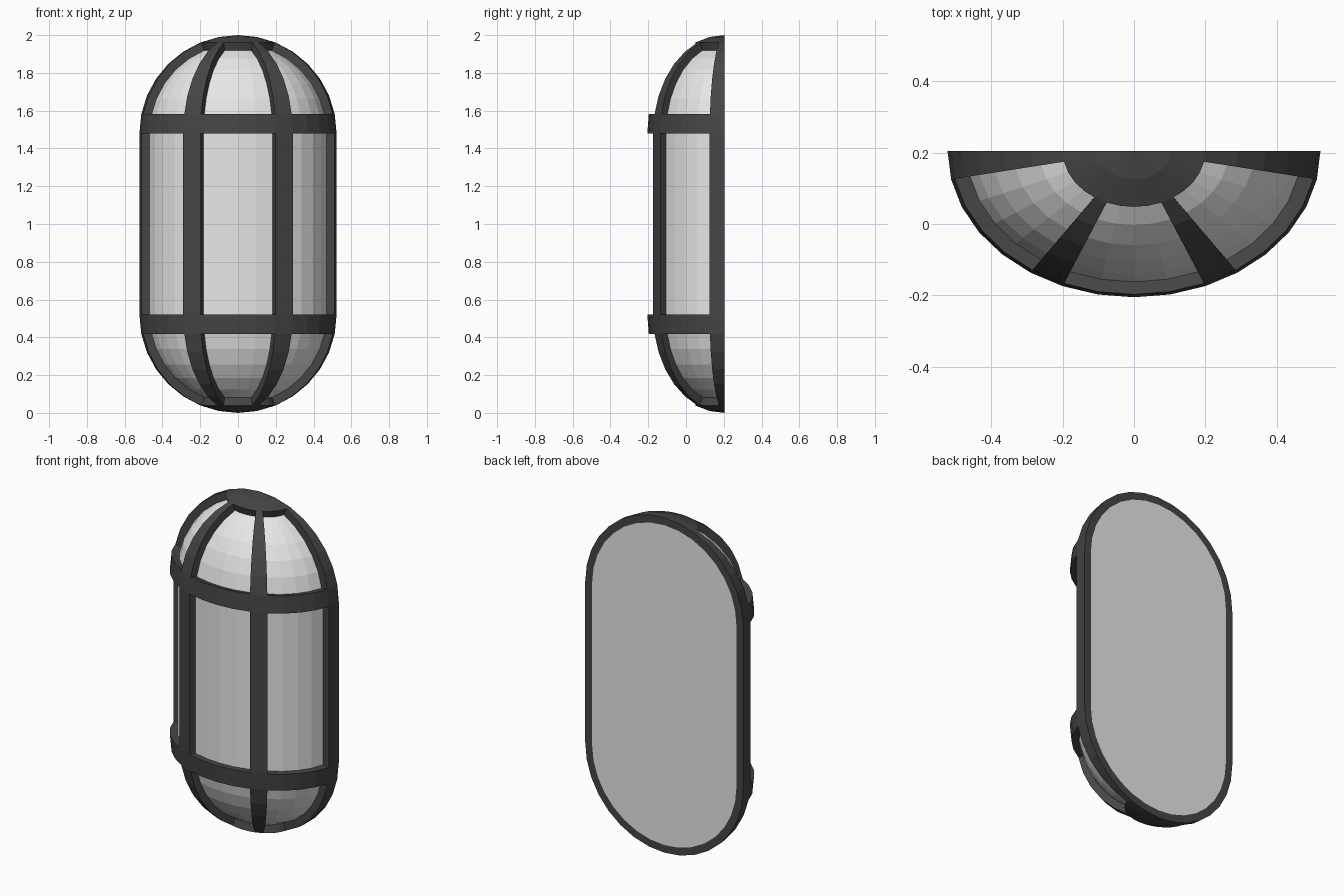
import bpy, bmesh, math

if "Cube" in bpy.data.objects:
    bpy.data.objects.remove(bpy.data.objects["Cube"])

BACK_Y = 0.205
COLS = 16                                  # facets around the half circle
OUTER = (0.522, 0.41, 0.52)                # width, depth and dome radii
INNER = (0.477, 0.374, 0.475)
STEP = math.pi / 16

# latitude and dome centre of each row, bottom to top
ROWS = [(-math.pi / 2 + k * STEP, 0.52) for k in range(9)] + \
       [(k * STEP, 1.48) for k in range(9)]


def material(name, value):
    m = bpy.data.materials.new(name)
    m.diffuse_color = (value, value, value, 1)
    m.use_nodes = True
    m.node_tree.nodes["Principled BSDF"].inputs["Base Color"].default_value = m.diffuse_color
    return m


def point(i, j, radii):
    """Point on a squashed half capsule at column i, row j."""
    lat, centre = ROWS[j]
    a = math.pi * i / COLS
    return (-radii[0] * math.cos(lat) * math.cos(a),
            BACK_Y - radii[1] * math.cos(lat) * math.sin(a),
            centre + radii[2] * math.sin(lat))


def finish(name, bm, mat):
    bmesh.ops.remove_doubles(bm, verts=bm.verts, dist=1e-5)
    bmesh.ops.recalc_face_normals(bm, faces=bm.faces)
    mesh = bpy.data.meshes.new(name)
    bm.to_mesh(mesh)
    bm.free()
    mesh.materials.append(mat)
    bpy.context.collection.objects.link(bpy.data.objects.new(name, mesh))


def add_face(bm, pts):
    """Face through the points, dropping repeats at the poles."""
    unique = []
    for p in pts:
        if all(math.dist(p, q) > 1e-5 for q in unique):
            unique.append(p)
    if len(unique) > 2:
        bm.faces.new([bm.verts.new(p) for p in unique])


def corners(i, j):
    return [(i, j), (i + 1, j), (i + 1, j + 1), (i, j + 1)]


cells = [(i, j) for i in range(COLS) for j in range(len(ROWS) - 1)]

# Glass diffuser with flat back
bm = bmesh.new()
for c in cells:
    add_face(bm, [point(*v, INNER) for v in corners(*c)])
outline = [point(0, j, INNER) for j in range(len(ROWS))]
outline += [point(COLS, j, INNER) for j in reversed(range(len(ROWS)))]
add_face(bm, outline)
finish("glass_diffuser", bm, material("pale grey glass", 0.8))

# Guard frame: ribs, two rings and end caps, with open windows
frame = {(i, j) for i, j in cells
         if i in (0, 5, 10, 15) or j in (0, 1, 7, 9, 15, 16)}
bm = bmesh.new()
for i, j in frame:
    ring = corners(i, j)
    for radii in (OUTER, INNER):
        add_face(bm, [point(*v, radii) for v in ring])
    neighbours = [(i, j - 1), (i + 1, j), (i, j + 1), (i - 1, j)]
    for k, n in enumerate(neighbours):
        if n in frame or n[1] in (-1, len(ROWS) - 1):
            continue
        a, b = ring[k], ring[(k + 1) % 4]
        add_face(bm, [point(*a, OUTER), point(*b, OUTER),
                      point(*b, INNER), point(*a, INNER)])
finish("guard_frame", bm, material("charcoal", 0.06))
